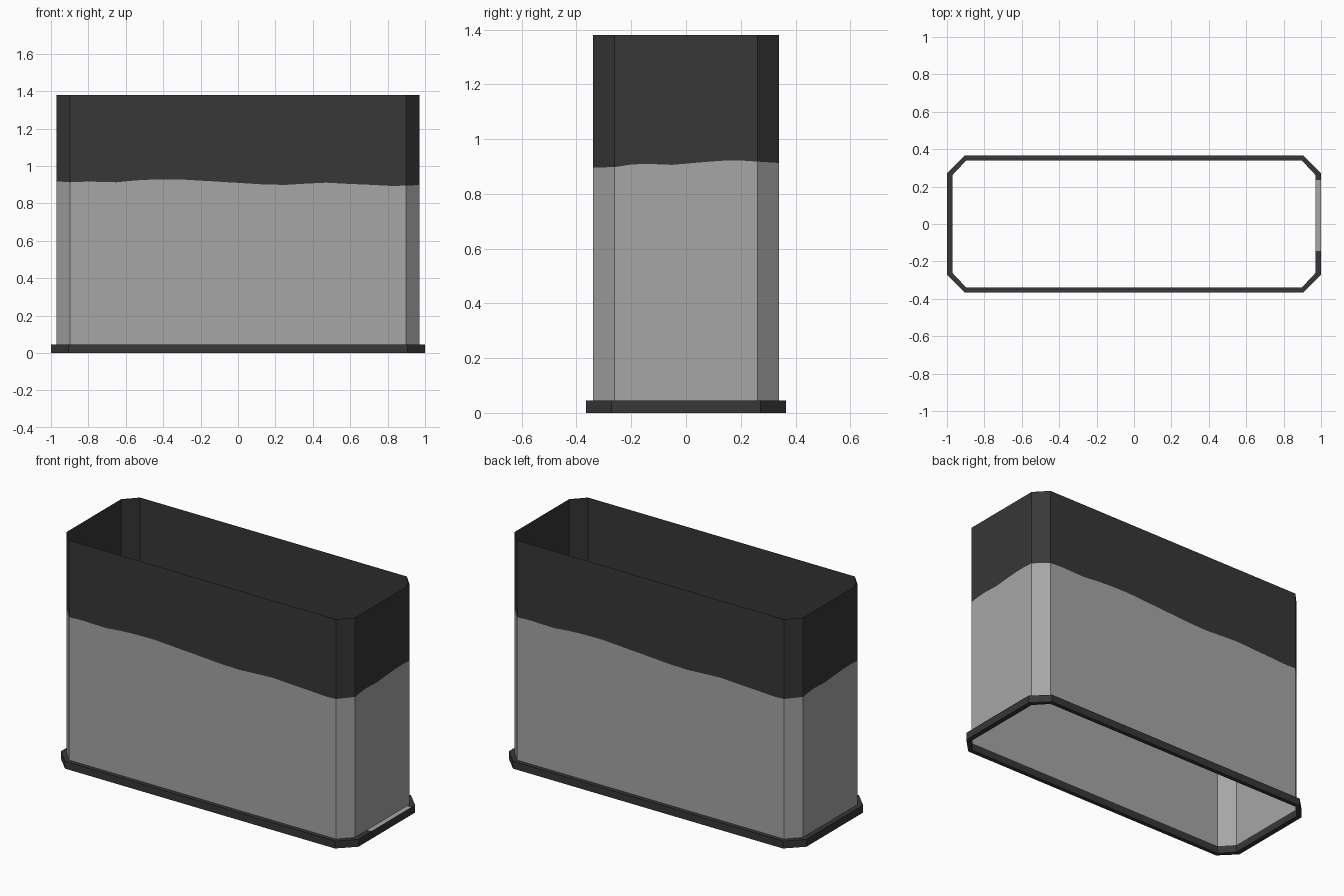
import bpy

if "Cube" in bpy.data.objects:
    bpy.data.objects.remove(bpy.data.objects["Cube"])


def material(name, v):
    m = bpy.data.materials.new(name)
    m.diffuse_color = (v, v, v, 1)
    m.use_nodes = True
    m.node_tree.nodes["Principled BSDF"].inputs["Base Color"].default_value = m.diffuse_color
    return m


DARK = material("dark grey", 0.038)
LIGHT = material("light grey", 0.38)


def make(name, verts, faces, slots, mats):
    me = bpy.data.meshes.new(name)
    me.from_pydata(verts, [], faces)
    for m in mats:
        me.materials.append(m)
    for p, s in zip(me.polygons, slots):
        p.material_index = s
    me.update()
    ob = bpy.data.objects.new(name, me)
    bpy.context.collection.objects.link(ob)
    return ob


def octagon(hx, hy, cx, cy):
    return [(-cx, -hy), (cx, -hy), (hx, -cy), (hx, cy),
            (cx, hy), (-cx, hy), (-hx, cy), (-hx, -cy)]


HX, HY, CX, CY = 0.97, 0.34, 0.897, 0.262
TOP, RIM = 1.38, 0.045

# Wavy colour line: front wall, right wall, then the same turned by 180 degrees
front = [(-CX, .913), (-.8, .917), (-.65, .913), (-.55, .923), (-.45, .928),
         (-.32, .929), (-.15, .919), (0, .91), (.13, .902), (.25, .899),
         (.35, .905), (.47, .911), (.6, .904), (.72, .899), (.83, .893), (CX, .896)]
right = [(-CY, .898), (-.2, .907), (-.15, .91), (-.05, .906), (.05, .915),
         (.13, .921), (.2, .922), (CY, .918)]
half = [(x, -HY, z) for x, z in front] + [(HX, y, z) for y, z in right]
path = half + [(-x, -y, z) for x, y, z in half]

# Open tank wall: light below the wavy line, dark above
n = len(path)
verts = [(x, y, h) for x, y, z in path for h in (RIM, z, TOP)]
faces, slots = [], []
for i in range(n):
    a, b = 3 * i, 3 * ((i + 1) % n)
    faces += [(a, b, b + 1, a + 1), (a + 1, b + 1, b + 2, a + 2)]
    slots += [0, 1]
make("tank_wall", verts, faces, slots, [LIGHT, DARK])

# Base rim: closed rectangular section swept round the octagon
inner = octagon(HX, HY, CX, CY)
outer = octagon(1.0, 0.365, 0.907, 0.272)
verts = []
for (ix, iy), (ox, oy) in zip(inner, outer):
    verts += [(ox, oy, 0), (ox, oy, RIM), (ix, iy, RIM), (ix, iy, 0)]
faces = []
for i in range(8):
    a, b = 4 * i, 4 * ((i + 1) % 8)
    faces += [(a + j, b + j, b + (j + 1) % 4, a + (j + 1) % 4) for j in range(4)]
make("base_rim", verts, faces, [0] * len(faces), [DARK])

# Light strip painted on top of the right rim
z = RIM + 0.001
make("rim_strip", [(HX, -.145, z), (1, -.145, z), (1, .235, z), (HX, .235, z)],
     [(0, 1, 2, 3)], [0], [LIGHT])
